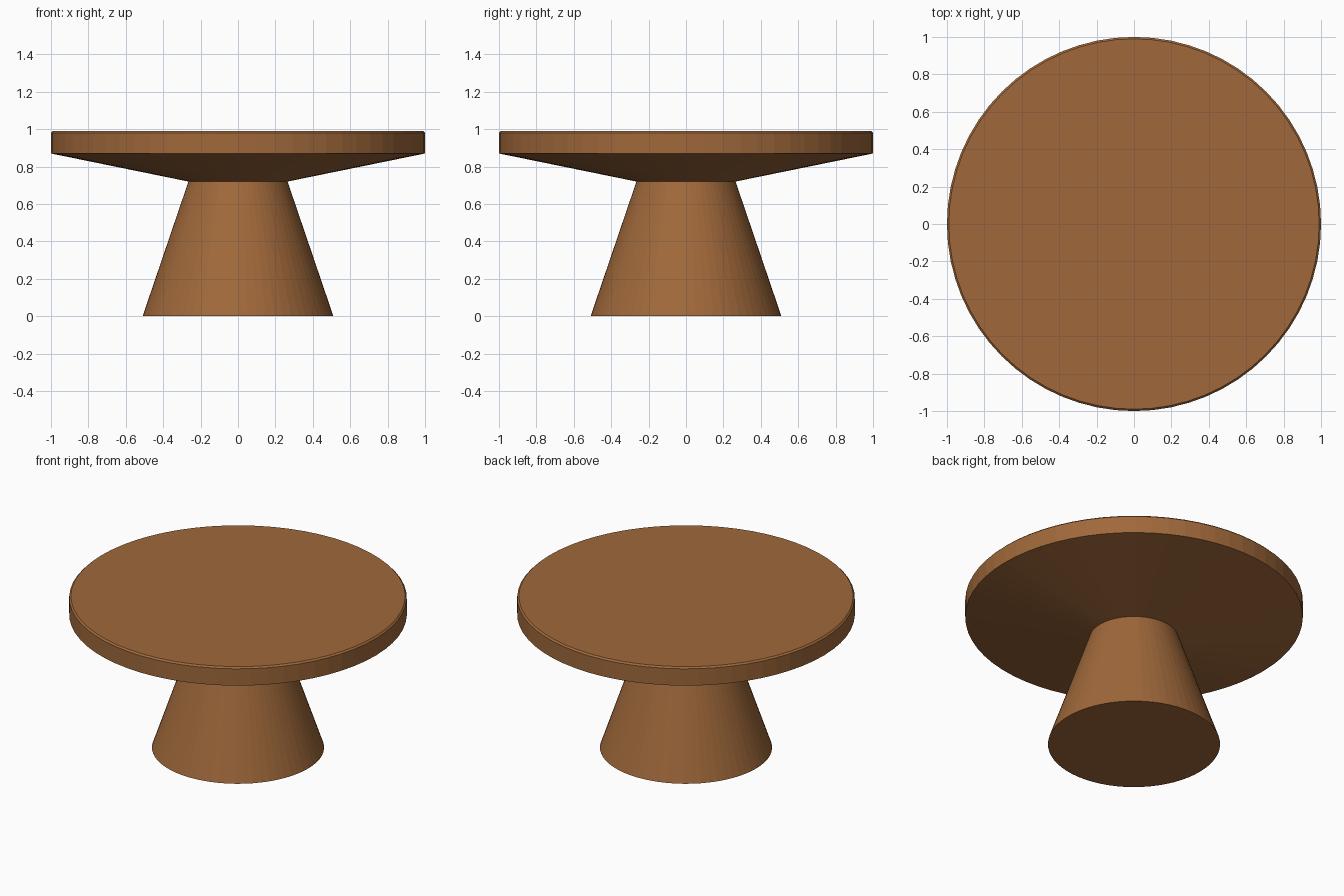
import bpy
import bmesh
from math import cos, sin, tau

SIDES = 64

cube = bpy.data.objects.get("Cube")
if cube:
    bpy.data.objects.remove(cube, do_unlink=True)

wood = bpy.data.materials.new("warm brown wood")
wood.use_nodes = True
colour = (0.35, 0.14, 0.043, 1)
wood.diffuse_color = colour
wood.node_tree.nodes["Principled BSDF"].inputs["Base Color"].default_value = colour


def turned_part(name, profile):
    """Closed solid turned around z from (radius, height) points, bottom to top."""
    bm = bmesh.new()
    rings = [[bm.verts.new((r * cos(tau * i / SIDES), r * sin(tau * i / SIDES), z))
              for i in range(SIDES)] for r, z in profile]
    for low, high in zip(rings, rings[1:]):
        for i in range(SIDES):
            j = (i + 1) % SIDES
            bm.faces.new((low[i], low[j], high[j], high[i]))
    bm.faces.new(rings[0][::-1])
    bm.faces.new(rings[-1])
    mesh = bpy.data.meshes.new(name)
    bm.to_mesh(mesh)
    bm.free()
    mesh.materials.append(wood)
    obj = bpy.data.objects.new(name, mesh)
    bpy.context.collection.objects.link(obj)
    return obj


# Tapered pedestal
turned_part("pedestal", [(0.51, 0), (0.265, 0.72)])

# Round top with a sloping underside and a small chamfer on its upper edge
turned_part("table_top", [(0.265, 0.72), (1, 0.87), (1, 0.98), (0.99, 0.99)])
